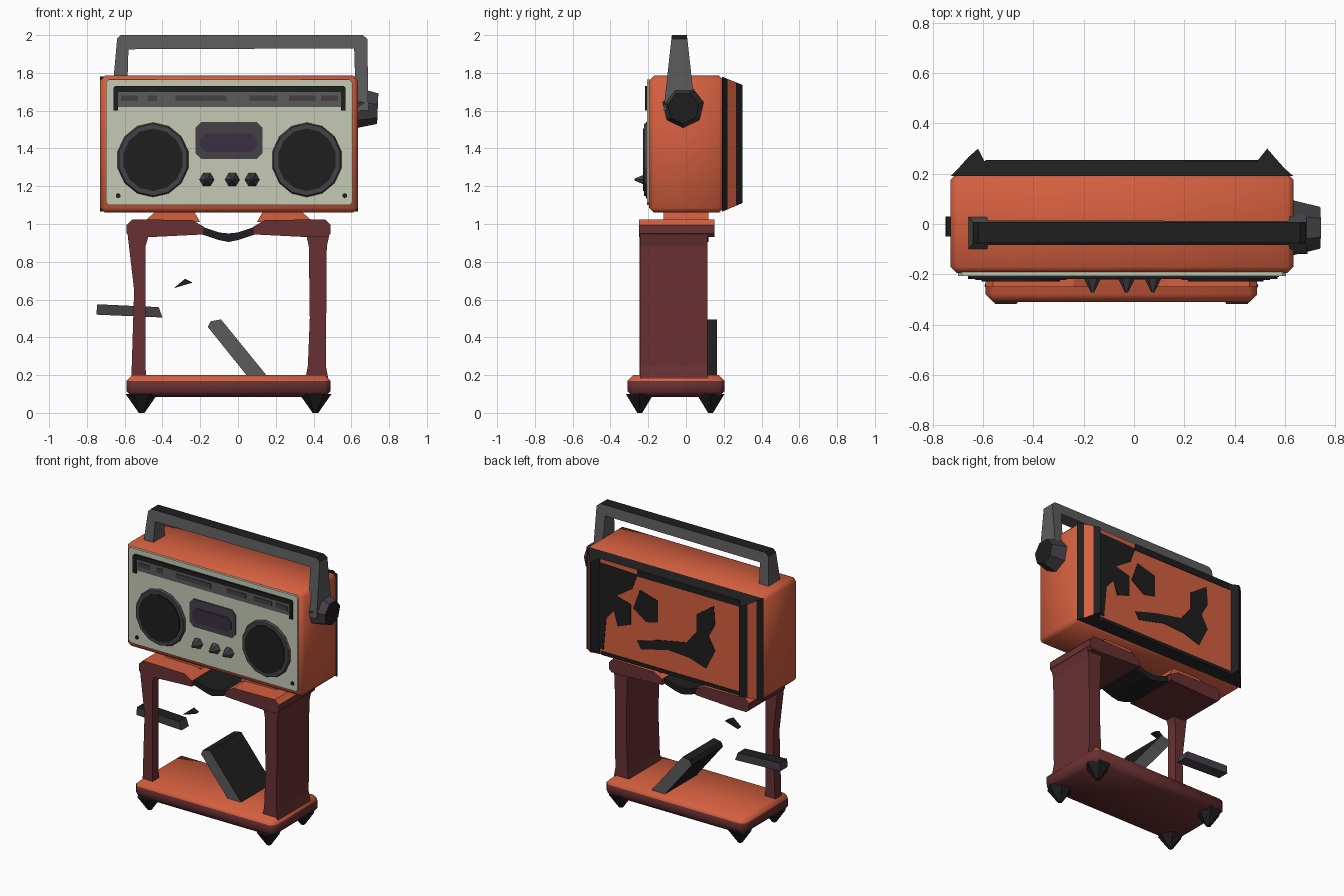
import bpy, bmesh, math
from mathutils import Vector, Matrix

if "Cube" in bpy.data.objects:
    bpy.data.objects.remove(bpy.data.objects["Cube"])

COLOURS = {
    "orange": (0.66, 0.115, 0.05), "dark_red": (0.14, 0.03, 0.032), "cream": (0.56, 0.60, 0.46),
    "black": (0.013, 0.013, 0.013), "mid_grey": (0.105, 0.105, 0.105),
    "slate": (0.058, 0.052, 0.062), "dark_purple": (0.042, 0.03, 0.055),
}
MATS = {}
for n, c in COLOURS.items():
    MATS[n] = bpy.data.materials.new(n)
    MATS[n].diffuse_color = (*c, 1)


def finish(name, bm, mats, rule=None, bevel=0):
    """Bevel, colour by rule (face -> material slot) and link."""
    bmesh.ops.recalc_face_normals(bm, faces=bm.faces)
    if bevel:
        bmesh.ops.bevel(bm, geom=list(bm.edges), offset=bevel, segments=1, affect='EDGES', profile=0.5)
    bm.normal_update()
    for f in bm.faces:
        f.material_index = rule(f) if rule else 0
    me = bpy.data.meshes.new(name)
    bm.to_mesh(me)
    bm.free()
    for m in mats.split():
        me.materials.append(MATS[m])
    ob = bpy.data.objects.new(name, me)
    bpy.context.collection.objects.link(ob)
    return ob


def prism(name, pts, lo, hi, mats, rule=None, plane="xz", tweak=None, bevel=0):
    """Extrude a flat profile along the remaining axis; tweak moves each corner."""
    bm = bmesh.new()
    rings = []
    for d in (lo, hi):
        ring = []
        for a, b in pts:
            co = Vector((a, d, b)) if plane == "xz" else Vector((a, b, d))
            ring.append(bm.verts.new(tweak(co, d == hi) if tweak else co))
        rings.append(ring)
        bm.faces.new(ring)
    for i in range(len(pts)):
        j = (i + 1) % len(pts)
        bm.faces.new((rings[0][i], rings[0][j], rings[1][j], rings[1][i]))
    return finish(name, bm, mats, rule, bevel)


def box(name, x, y, z, mats, rule=None, bevel=0, tweak=None):
    pts = [(x[0], z[0]), (x[1], z[0]), (x[1], z[1]), (x[0], z[1])]
    return prism(name, pts, y[0], y[1], mats, rule, "xz", tweak, bevel)


def cone(name, start, end, r1, r2, sides, mats, rule=None):
    """Tapered round part from start to end."""
    a, b = Vector(start), Vector(end)
    bm = bmesh.new()
    rot = (b - a).to_track_quat('Z', 'Y').to_matrix().to_4x4()
    bmesh.ops.create_cone(bm, cap_ends=True, segments=sides, radius1=r1, radius2=r2,
                          depth=(b - a).length, matrix=Matrix.Translation((a + b) / 2) @ rot
                          @ Matrix.Rotation(math.pi / sides, 4, 'Z'))
    return finish(name, bm, mats, rule)


def ring_pts(cx, cz, rx, rz, n=14):
    return [(cx + rx * math.cos(2 * math.pi * (i + .5) / n),
             cz + rz * math.sin(2 * math.pi * (i + .5) / n)) for i in range(n)]


def rounded(x, z, c):
    return [(x[0] + c, z[0]), (x[1] - c, z[0]), (x[1], z[0] + c), (x[1], z[1] - c),
            (x[1] - c, z[1]), (x[0] + c, z[1]), (x[0], z[1] - c), (x[0], z[0] + c)]


def flip(pts):  # mirror across the stand's middle, x = -0.05
    return [(-0.1 - x, z) for x, z in pts]


top_orange = lambda f: 0 if f.normal.z > 0.3 else 1

# --- radio body and back shell
body = box("radio_body", (-0.73, 0.635), (-0.195, 0.2), (1.06, 1.785), "orange", bevel=0.025)
half = [(-0.73, .19), (-0.70, .22), (-0.66, .265), (-0.62, .30), (-0.595, .25)]
back = half + [(.49, .25), (.53, .30), (.56, .265), (.60, .22), (.635, .19)]


def slope(co, top):
    k = co.y - 0.19
    return Vector((co.x, co.y, 1.78 - 0.4 * k if top else 1.065 + 0.42 * k))


prism("back_shell", back, 1.06, 1.78, "orange black",
      lambda f: 0 if abs(f.normal.z) < .5 and .23 < f.calc_center_median().y < .265 else 1,
      "xy", slope)

# --- worn dark patches on the back
patches = [
    [(.50, 1.73), (.20, 1.72), (.24, 1.61), (.36, 1.53), (.25, 1.50), (.25, 1.36), (.35, 1.32),
     (.38, 1.42), (.44, 1.35), (.46, 1.13), (.50, 1.13)],
    [(.18, 1.62), (.04, 1.58), (.04, 1.43), (.13, 1.41), (.23, 1.48)],
    [(-.39, 1.66), (-.26, 1.57), (-.26, 1.45), (-.18, 1.35), (.03, 1.31), (.2, 1.26), (.17, 1.21),
     (-.04, 1.26), (-.2, 1.25), (-.33, 1.21), (-.4, 1.35), (-.35, 1.44), (-.4, 1.53)],
    [(-.59, 1.71), (.2, 1.71), (.2, 1.755), (-.59, 1.755)],
    [(-.59, 1.09), (.48, 1.09), (.48, 1.115), (-.59, 1.115)],
]
for i, p in enumerate(patches):
    prism(f"back_patch_{i + 1}", p, 0.246, 0.254, "black")

# --- front panel
prism("front_panel", rounded((-0.70, 0.605), (1.10, 1.765), 0.015), -0.206, -0.18, "cream")
bracket = [(-.66, 1.60), (-.66, 1.72), (-.65, 1.73), (.56, 1.73), (.57, 1.72), (.57, 1.60),
           (.545, 1.60), (.545, 1.70), (-.635, 1.70), (-.635, 1.60)]
prism("tuner_bracket", bracket, -0.218, -0.2, "black")
box("tuner_strip", (-.635, .545), (-.211, -.203), (1.62, 1.70), "mid_grey")
for i, (a, b) in enumerate([(-.62, -.53), (-.48, -.43), (-.33, -.06), (.06, .21), (.27, .41), (.44, .53)]):
    box(f"tuner_segment_{i + 1}", (a, b), (-.215, -.209), (1.65, 1.68), "slate")
for side, cx, r in (("left", -.45, .195), ("right", .365, .19)):
    inward = lambda co, hi, c=cx: co if hi else Vector((c + (co.x - c) * .95, co.y, 1.34 + (co.z - 1.34) * .95))
    prism(f"{side}_speaker_ring", ring_pts(cx, 1.34, r, .2), -0.222, -0.2, "slate", tweak=inward)
    prism(f"{side}_speaker_cone", ring_pts(cx, 1.34, r - .035, .165), -0.228, -0.215, "black")
prism("display_frame", rounded((-.225, .13), (1.345, 1.54), .03), -.213, -.203, "slate")
prism("display_screen", rounded((-.20, .10), (1.38, 1.48), .03), -.218, -.209, "dark_purple")
for i, x in enumerate((-.165, -.03, .075)):
    cone(f"dial_{i + 1}", (x, -.2, 1.235), (x, -.272, 1.235), .042, .006, 6, "slate")
for i, x in enumerate((-.635, .565)):
    prism(f"screw_{i + 1}", ring_pts(x, 1.15, .014, .014, 6), -.211, -.203, "black")

# --- carrying handle with pivot knob
arch = [(-.66, 1.76), (-.64, 1.98), (-.62, 2.0), (.66, 2.0), (.685, 1.98), (.69, 1.60),
        (.625, 1.60), (.615, 1.93), (-.58, 1.925), (-.585, 1.76)]


def narrow(co, hi):
    w = 0.04 + (2.0 - co.z) * 0.11
    return Vector((co.x, -0.035 + (w if hi else -w), co.z))


prism("handle", arch, -.07, 0, "mid_grey black", lambda f: int(f.normal.z > 0.5), tweak=narrow)
cone("handle_knob", (.62, -.015, 1.62), (.74, -.015, 1.615), .115, .085, 7, "slate black",
     lambda f: int(f.normal.x > .6))

# --- stand: ledge wings, strap and mounts
wing = [(-.59, .95), (-.57, .93), (-.48, .93), (-.18, .945), (-.18, .985), (-.24, 1.02),
        (-.56, 1.025), (-.59, .995)]
strap = [(-.19, .945), (-.10, .915), (-.05, .905), (0, .915), (.09, .945), (.09, .985),
         (0, .955), (-.05, .95), (-.10, .955), (-.19, .985)]
mount = [(-.50, 1.01), (-.20, 1.01), (-.24, 1.08), (-.42, 1.08)]
for side, fn in (("left", list), ("right", flip)):
    prism(f"{side}_ledge", fn(wing), -.25, .15, "orange dark_red", top_orange)
    prism(f"{side}_mount", fn(mount), -.12, .12, "orange")
prism("ledge_strap", strap, -.22, .12, "black")

# --- stand: posts, base and feet
prism("left_post", [(-.565, .17), (-.485, .17), (-.49, .25), (-.49, .88), (-.47, .95), (-.585, .95),
                    (-.55, .65)], -.245, -.175, "dark_red")
prism("right_post", [(.355, .17), (.48, .17), (.465, .25), (.47, .88), (.485, .95), (.36, .95),
                     (.375, .88), (.38, .5), (.37, .25)], -.24, .115, "dark_red")
box("base", (-.59, .49), (-.31, .205), (.085, .20), "orange dark_red", top_orange, bevel=.03)
for sx, x in (("left", -.51), ("right", .41)):
    for sy, y in (("front", -.245), ("back", .13)):
        cone(f"{sy}_{sx}_foot", (x, y, .10), (x, y, 0), .085, .015, 6, "black")

# --- loose pieces inside the stand
prism("leaning_slab", [(-.16, .455), (-.145, .485), (-.09, .495), (.15, .20), (.045, .20)],
      -.18, .165, "black mid_grey", lambda f: int(abs(f.normal.y) > .5))
prism("floating_plank", [(-.75, .52), (-.745, .575), (-.42, .56), (-.40, .505)], -.05, .03, "slate black",
      lambda f: int(f.normal.z > .5))
prism("floating_chip", [(-.34, .66), (-.28, .71), (-.24, .69)], -.125, -.085, "black")

# --- soften bevelled shapes
for ob in bpy.data.objects:
    ob.select_set(ob.name in ("radio_body", "base"))
bpy.context.view_layer.objects.active = body
bpy.ops.object.shade_smooth_by_angle(angle=math.radians(50))

for m in bpy.data.materials:
    if m.users and not m.is_grease_pencil:
        m.use_nodes = True
        m.node_tree.nodes["Principled BSDF"].inputs["Base Color"].default_value = m.diffuse_color
